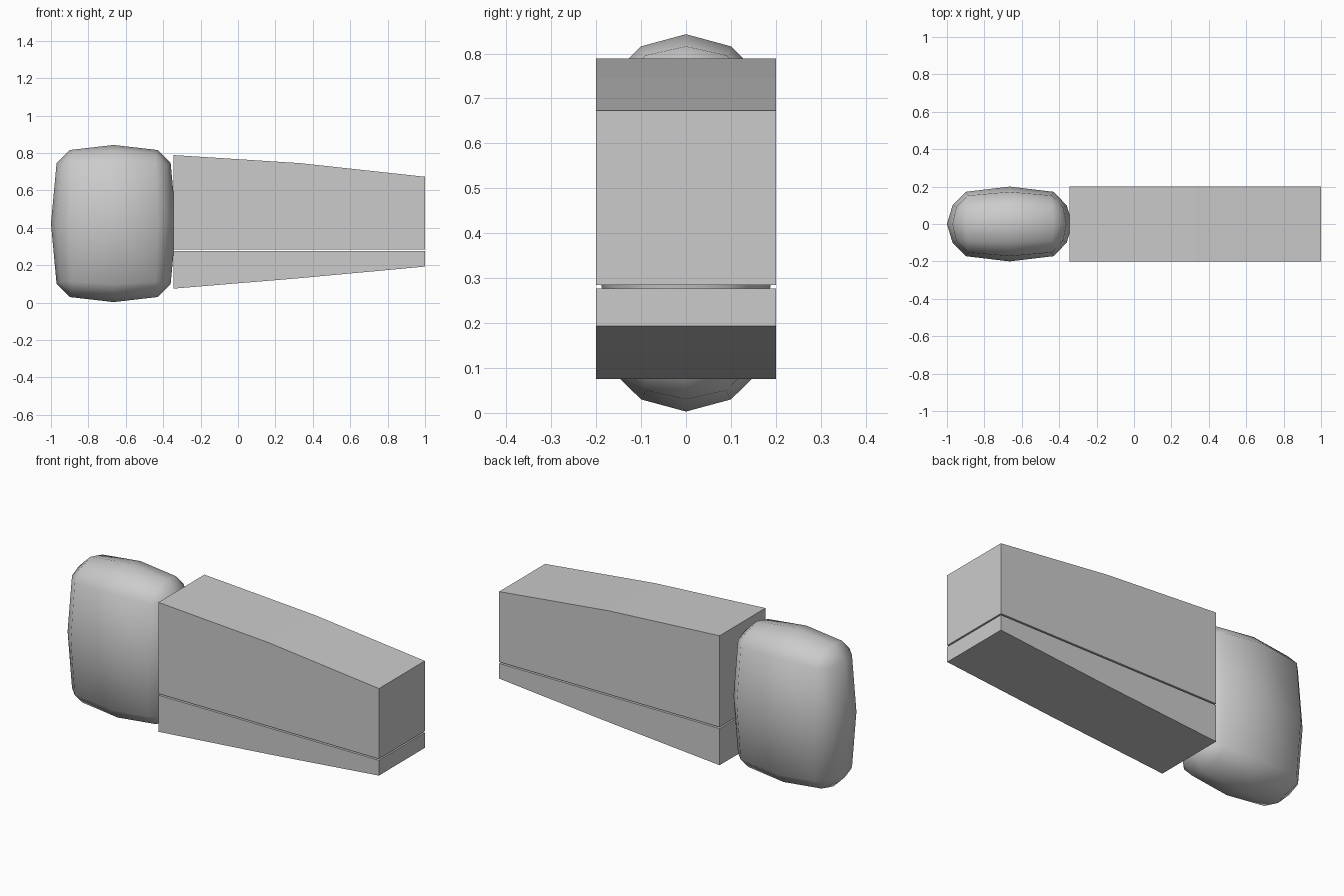
import bpy, bmesh
from itertools import product

if "Cube" in bpy.data.objects:
    bpy.data.objects.remove(bpy.data.objects["Cube"])


def finish(name, bm):
    bmesh.ops.recalc_face_normals(bm, faces=bm.faces[:])
    mesh = bpy.data.meshes.new(name)
    bm.to_mesh(mesh)
    bm.free()
    ob = bpy.data.objects.new(name, mesh)
    bpy.context.collection.objects.link(ob)
    return ob


def prism(name, profile, half_depth):
    """Extrude an x/z profile along y."""
    bm = bmesh.new()
    face = bm.faces.new([bm.verts.new((x, -half_depth, z)) for x, z in profile])
    ext = bmesh.ops.extrude_face_region(bm, geom=[face])
    moved = [v for v in ext["geom"] if isinstance(v, bmesh.types.BMVert)]
    bmesh.ops.translate(bm, verts=moved, vec=(0, 2 * half_depth, 0))
    return finish(name, bm)


def pillow(name, centre, octant):
    """Convex bulged box from one octant mirrored on all three axes."""
    points = {tuple(round(p * s + 0.0, 4) for p, s in zip(pt, sign))
              for pt in octant for sign in product((-1, 1), repeat=3)}
    bm = bmesh.new()
    for p in sorted(points):
        bm.verts.new([a + c for a, c in zip(p, centre)])
    bmesh.ops.convex_hull(bm, input=bm.verts[:])
    bmesh.ops.join_triangles(bm, faces=bm.faces[:],
                             angle_face_threshold=0.3, angle_shape_threshold=0.9)
    for f in bm.faces:
        f.smooth = True
    return finish(name, bm)


# Rounded rear body: face centres, face edge midpoints, face corners
pillow("rounded_body", (-0.665, 0, 0.423), [
    (0.335, 0, 0), (0, 0.2, 0), (0, 0, 0.42),
    (0.305, 0.1, 0), (0.305, 0, 0.323),
    (0.235, 0.172, 0), (0, 0.172, 0.323),
    (0.235, 0, 0.393), (0, 0.1, 0.393),
    (0.285, 0.09, 0.31), (0.225, 0.152, 0.31), (0.225, 0.09, 0.373),
])

# Upper tapered block
prism("upper_block", [(-0.345, 0.285), (1, 0.285), (1, 0.673),
                      (0.33, 0.746), (-0.345, 0.789)], 0.2)

# Lower tapered block
prism("lower_block", [(-0.345, 0.075), (0.33, 0.131), (1, 0.193),
                      (1, 0.277), (-0.345, 0.277)], 0.2)
